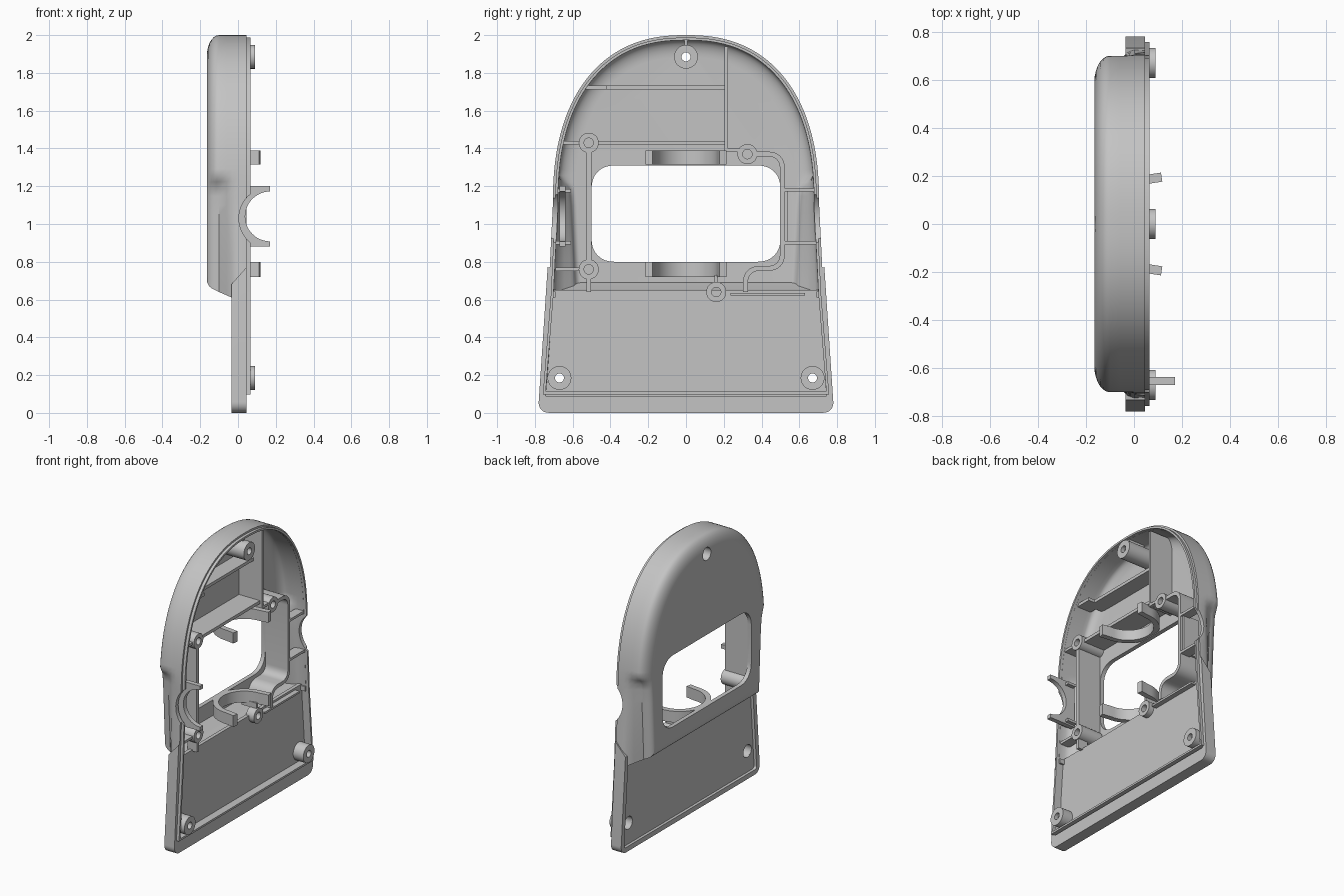
import bpy, bmesh, math
from mathutils import Vector

cube = bpy.data.objects.get("Cube")
if cube:
    bpy.data.objects.remove(cube)

grey = bpy.data.materials.new("mid_grey")
grey.use_nodes = True
colour = (0.55, 0.55, 0.55, 1)
grey.diffuse_color = colour
grey.node_tree.nodes["Principled BSDF"].inputs["Base Color"].default_value = colour

AXES = {"x": lambda a, b, h: (h, a, b), "y": lambda a, b, h: (a, h, b), "z": lambda a, b, h: (a, b, h)}


def finish(name, bm):
    bmesh.ops.recalc_face_normals(bm, faces=bm.faces)
    mesh = bpy.data.meshes.new(name)
    bm.to_mesh(mesh)
    bm.free()
    mesh.materials.append(grey)
    ob = bpy.data.objects.new(name, mesh)
    bpy.context.collection.objects.link(ob)
    return ob


def loft(name, rings, closed=True, caps=True):
    """Skin a list of equal-length rings; without caps the last ring joins the first."""
    bm = bmesh.new()
    vs = [[bm.verts.new(p) for p in r] for r in rings]
    n = len(rings[0])
    pairs = list(zip(vs, vs[1:])) + ([] if caps else [(vs[-1], vs[0])])
    for r, s in pairs:
        for i in range(n if closed else n - 1):
            j = (i + 1) % n
            bm.faces.new((r[i], r[j], s[j], s[i]))
    if caps:
        bm.faces.new(vs[0])
        bm.faces.new(vs[-1])
    elif not closed:
        for i in (0, n - 1):
            bm.faces.new([r[i] for r in vs])
    return finish(name, bm)


def prism(name, poly, h0, h1, axis="x"):
    return loft(name, [[AXES[axis](a, b, h) for a, b in poly] for h in (h0, h1)])


def offset(path, dist, closed=False):
    """Move each point to the left of the path by dist(point), or by a fixed amount."""
    out, n = [], len(path)
    for i, p in enumerate(path):
        p = Vector(p)
        sides = []
        if closed or i > 0:
            sides.append((p - Vector(path[i - 1])).normalized())
        if closed or i < n - 1:
            sides.append((Vector(path[(i + 1) % n]) - p).normalized())
        d = sum(sides, Vector((0, 0))).normalized()
        miter = 1 / max(d.dot(sides[0]), 0.5)
        k = dist(p) if callable(dist) else dist
        out.append(p + Vector((-d.y, d.x)) * k * miter)
    return out


def wall(name, path, t, h0, h1, axis="x", closed=False):
    a, b = offset(path, t / 2, closed), offset(path, -t / 2, closed)
    rings = [[AXES[axis](*p, h) for p in side] for side, h in ((a, h0), (a, h1), (b, h1), (b, h0))]
    return loft(name, rings, closed, caps=False)


def circle(cy, cz, r, n=32):
    return [(cy + r * math.cos(2 * math.pi * i / n), cz + r * math.sin(2 * math.pi * i / n)) for i in range(n)]


def tube(name, y, z, r, hole, x0, x1):
    return wall(name, circle(y, z, (r + hole) / 2), r - hole, x0, x1, closed=True)


def rounded(path, r, closed=False):
    """Round the corners of a path with short curves."""
    out, n = [], len(path)
    for i, p in enumerate(path):
        p = Vector(p)
        if not closed and i in (0, n - 1):
            out.append(p)
            continue
        a = p + (Vector(path[i - 1]) - p).normalized() * r
        b = p + (Vector(path[(i + 1) % n]) - p).normalized() * r
        for k in range(9):
            s = k / 8
            w = 0.82 * 2 * s * (1 - s)
            bez = (a * (1 - s) ** 2 + p * w + b * s * s) / ((1 - s) ** 2 + w + s * s)
            out.append(bez)
    return out


def cut(ob, *cutters):
    for c in cutters:
        c.hide_render = True
        m = ob.modifiers.new("cut", "BOOLEAN")
        m.operation, m.solver, m.object = "DIFFERENCE", "EXACT", c
        bpy.context.view_layer.objects.active = ob
        bpy.ops.object.modifier_apply(modifier=m.name)
        bpy.data.objects.remove(c)


def arch(zb, inset, grip=0.0, fillet=0.0):
    """Arched outline from the lower +y end over the top to the lower -y end."""
    half = [(0.705 + 0.05 * (1.1 - z), z) for z in [zb + (1.1 - zb) * i / 10 for i in range(10)]]
    n, p = 96, 2 / 2.35
    top = []
    for i in range(n + 1):
        c, s = math.cos(math.pi * i / n), abs(math.sin(math.pi * i / n))
        top.append((math.copysign(0.705 * abs(c) ** p, c), 1.1 + 0.9 * s ** p))

    def amount(q):
        s = min(max((1.24 - q.y) / 0.03, 0), 1)
        return inset + fillet * (1 - 0.6 * s) + grip * s * (0.05 + 0.1 * (1.24 - q.y))
    return offset(half + top + [(-y, z) for y, z in reversed(half)], amount)


def shell_rings(back, depth, r, thick, lift):
    levels = [(0.045, 0), (0.0, 0), (-0.03, 0), (-0.06, 0)]
    for i in range(8):
        t = math.pi / 2 * i / 7
        levels.append((back + depth * (1 - math.sin(t)), r * (1 - math.cos(t))))
    rings = []
    for x, fillet in levels:
        zb = 0.61 + 0.5 * max(0, -0.03 - x) + 40 * max(0, -0.14 - x) ** 2 + lift
        grip = min(max((-x - 0.02) / 0.08, 0), 1)
        rings.append([(x, y, z) for y, z in arch(zb, thick, grip, fillet)])
    return rings


# Hollow domed shell with window, screw hole, side notches and open lower edge
inner = shell_rings(-0.135, 0.05, 0.09, 0.028, 0.035)
outer = shell_rings(-0.165, 0.065, 0.11, 0, 0)
shell = loft("domed_shell", inner[::-1] + outer)
window = rounded([(-0.5, 0.8), (0.5, 0.8), (0.5, 1.31), (-0.5, 1.31)], 0.12, True)
cut(shell,
    prism("window_cutter", window, -0.3, 0.2),
    prism("hole_cutter", circle(0, 1.885, 0.045), -0.3, 0),
    prism("edge_cutter", [(-0.69, 0.5), (0.69, 0.5), (0.69, 0.66), (-0.69, 0.66)], 0.01, 0.2),
    prism("notch_cutter", circle(0.17, 1.03, 0.165, 48), -1, 1, "y"))

# Lower plate, its raised bottom band and surrounding rail
plate = prism("lower_plate", [(-0.76, 0.02), (0.76, 0.02), (0.725, 0.65), (-0.725, 0.65)], -0.015, 0.01)
cut(plate, *[prism("hole_cutter", circle(s * 0.67, 0.185, 0.045), -0.1, 0.1) for s in (-1, 1)])
prism("bottom_band", [(-0.76, 0.02), (0.76, 0.02), (0.755, 0.09), (-0.755, 0.09)], 0.0, 0.045)
rail = wall("plate_rail", rounded([(-0.715, 0.77), (-0.765, 0.018), (0.765, 0.018), (0.715, 0.77)], 0.04),
            0.035, -0.035, 0.045)
for v in rail.data.vertices:
    if v.co.z > 0.7 and v.co.x < 0:
        v.co.z -= 0.09

# Thin locating lip round the rim
lip_path = [(0.75, 0.105)] + list(arch(0.62, 0.02)) + [(-0.75, 0.105)]
lip = wall("rim_lip", lip_path, 0.014, 0.0, 0.065, closed=True)
cut(lip, prism("notch_cutter", circle(0.17, 1.03, 0.165, 48), -1, 1, "y"))

# Screw bosses: wide sleeve from the back, narrow hole in the end
for name, y, z, x0 in [("top_boss", 0, 1.885, -0.14),
                       ("lower_boss_left", 0.67, 0.185, -0.012),
                       ("lower_boss_right", -0.67, 0.185, -0.012)]:
    tube(name + "_sleeve", y, z, 0.063, 0.045, x0, 0.06)
    tube(name + "_end", y, z, 0.063, 0.024, 0.06, 0.09)

# Locating posts
for name, y, z, x0 in [("upper_post_right", -0.515, 1.43, -0.14),
                       ("lower_post_right", -0.515, 0.76, -0.12),
                       ("upper_post_left", 0.325, 1.37, -0.14),
                       ("lower_post_centre", 0.16, 0.64, -0.012)]:
    tube(name, y, z, 0.053, 0.025, x0, 0.05)

# Inner ribs and partitions
jamb = [(0.37, 1.37), (0.51, 1.37), (0.51, 0.765), (0.315, 0.765), (0.315, 0.69)]
for name, path, t, x0, x1 in [
        ("window_jamb_left", rounded(jamb, 0.073), 0.026, -0.13, 0.045),
        ("window_jamb_left_foot", [(0.315, 0.692), (0.315, 0.64)], 0.026, -0.03, 0.045),
        ("window_jamb_right_upper", [(-0.515, 0.81), (-0.515, 1.38)], 0.028, -0.14, 0.045),
        ("window_jamb_right_foot", [(-0.515, 0.64), (-0.515, 0.71)], 0.024, -0.03, 0.045),
        ("tall_partition", [(0.213, 1.38), (0.213, 1.94)], 0.018, -0.14, 0.045),
        ("upper_shelf", [(-0.48, 1.722), (0.21, 1.722)], 0.022, -0.14, -0.02),
        ("upper_shelf_end", [(-0.54, 1.722), (-0.42, 1.722)], 0.022, -0.08, 0.03),
        ("lower_shelf", [(-0.465, 1.428), (0.21, 1.428)], 0.022, -0.14, 0.03),
        ("shelf_step", [(0.205, 1.39), (0.28, 1.39)], 0.018, -0.14, 0.045),
        ("post_web_upper", [(-0.565, 1.43), (-0.65, 1.43)], 0.018, -0.1, 0.04),
        ("post_web_lower", [(-0.565, 0.76), (-0.69, 0.76)], 0.018, -0.03, 0.04),
        ("post_web_centre", [(0.16, 0.69), (0.16, 0.73)], 0.018, -0.08, 0.04),
        ("top_web", [(0, 1.945), (0, 1.975)], 0.014, -0.08, 0.045),
        ("floor_strip", [(0.235, 0.628), (0.63, 0.628)], 0.014, 0.0, 0.045),
        ("pocket_top", [(0.51, 1.18), (0.685, 1.18)], 0.018, -0.02, 0.045),
        ("pocket_bottom", [(0.51, 0.9), (0.69, 0.9)], 0.018, -0.03, 0.045),
        ("pocket_side", [(0.53, 0.9), (0.53, 1.18)], 0.014, -0.1, 0.03),
        ("bracket_web_top", [(-0.61, 1.175), (-0.685, 1.175)], 0.018, -0.02, 0.045),
        ("bracket_web_bottom", [(-0.61, 0.9), (-0.69, 0.9)], 0.018, -0.03, 0.045)]:
    wall(name, path, t, x0, x1)

# Half-round cradles with straight legs above and below the window
arc = [(0.05 - 0.185 * math.sin(math.pi * i / 24), -0.185 * math.cos(math.pi * i / 24)) for i in range(25)]
saddle = [(0.115, -0.195)] + arc + [(0.115, 0.195)]
for name, z0, z1 in (("lower_cradle", 0.72, 0.8), ("upper_cradle", 1.315, 1.39)):
    wall(name, saddle, 0.038, z0, z1, "z")

# Projecting side bracket with a round bite
bracket = prism("side_bracket", [(-0.03, 0.88), (0.17, 0.88), (0.17, 1.2), (-0.03, 1.2)], -0.67, -0.637, "y")
cut(bracket, prism("bite_cutter", circle(0.17, 1.04, 0.132, 48), -1, 1, "y"))

bpy.ops.object.select_all(action="DESELECT")
for ob in bpy.context.collection.objects:
    if ob.type == "MESH" and grey.name in ob.data.materials:
        ob.select_set(True)
        bpy.context.view_layer.objects.active = ob
bpy.ops.object.shade_smooth_by_angle(angle=math.radians(35))
